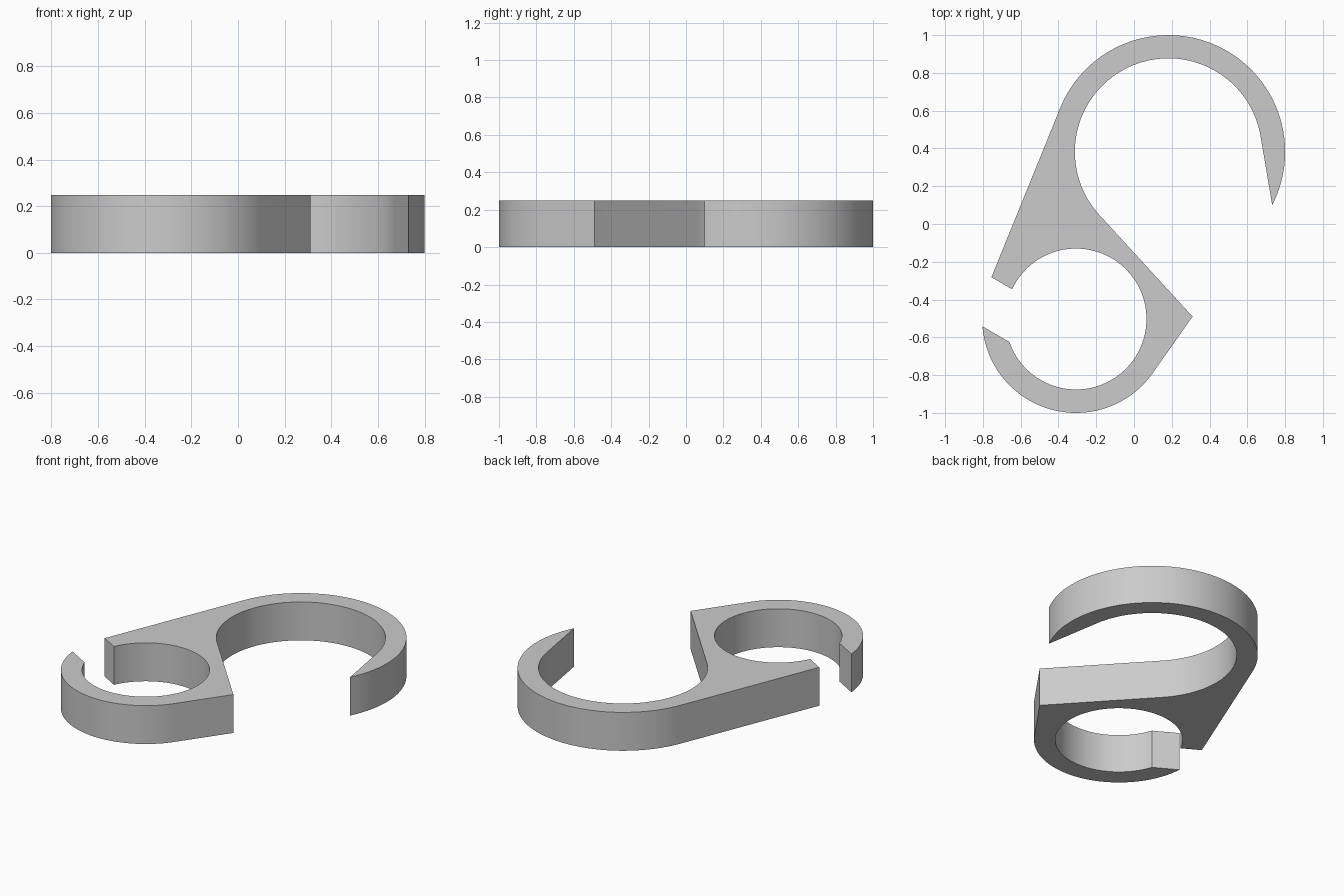
import bpy
import bmesh
from math import radians, cos, sin
from mathutils import Vector

cube = bpy.data.objects.get("Cube")
if cube:
    bpy.data.objects.remove(cube, do_unlink=True)

HEIGHT = 0.248
BIG = Vector((0.182, 0.382))
SMALL = Vector((-0.307, -0.503))


def arc(centre, radius, start, end, steps):
    """Points along an arc, angles in degrees."""
    angles = [radians(start + (end - start) * i / steps) for i in range(steps + 1)]
    return [centre + radius * Vector((cos(a), sin(a))) for a in angles]


# Closed outline of the double hook
outline = []
outline += arc(BIG, 0.618, -27.2, 157.7, 64)        # outside of large hook
outline += [Vector((-0.755, -0.282))]               # upper jaw corner
outline += arc(SMALL, 0.373, 155, -161, 96)         # inside of small ring
outline += arc(SMALL, 0.497, 184.5, 324.2, 56)      # outside of small ring
outline += [Vector((0.31, -0.49))]                  # pointed shoulder
outline += arc(BIG, 0.495, 222, 8.2, 72)            # inside of large hook

# Extrude the outline into a solid
bm = bmesh.new()
base = bm.faces.new([bm.verts.new((p.x, p.y, 0)) for p in outline])
result = bmesh.ops.extrude_face_region(bm, geom=[base], use_keep_orig=True)
top = [v for v in result["geom"] if isinstance(v, bmesh.types.BMVert)]
bmesh.ops.translate(bm, verts=top, vec=(0, 0, HEIGHT))
bmesh.ops.recalc_face_normals(bm, faces=bm.faces[:])
mesh = bpy.data.meshes.new("double_hook")
bm.to_mesh(mesh)
bm.free()
hook = bpy.data.objects.new("double_hook", mesh)
bpy.context.collection.objects.link(hook)

# Plain grey material
grey = bpy.data.materials.new("light_grey")
grey.use_nodes = True
colour = (0.6, 0.6, 0.6, 1)
grey.diffuse_color = colour
grey.node_tree.nodes["Principled BSDF"].inputs["Base Color"].default_value = colour
mesh.materials.append(grey)

# Smooth curved walls, sharp corners
bpy.ops.object.select_all(action="DESELECT")
hook.select_set(True)
bpy.context.view_layer.objects.active = hook
bpy.ops.object.shade_smooth_by_angle(angle=radians(20))
